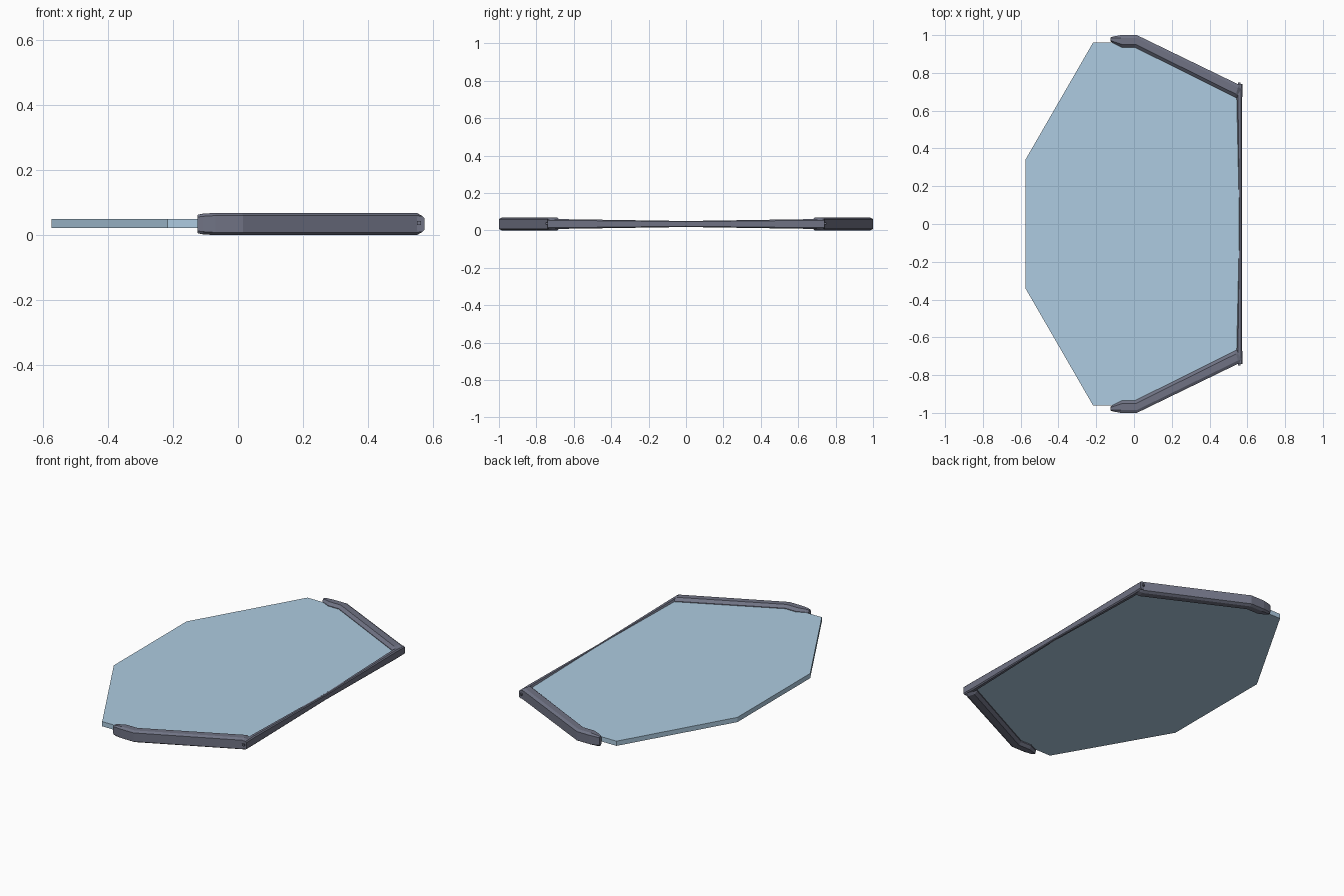
import bpy, bmesh
from mathutils import Vector

if "Cube" in bpy.data.objects:
    bpy.data.objects.remove(bpy.data.objects["Cube"])

MID = 0.0345  # mid height of the whole frame


def material(name, color):
    m = bpy.data.materials.new(name)
    m.diffuse_color = color
    m.use_nodes = True
    m.node_tree.nodes["Principled BSDF"].inputs["Base Color"].default_value = m.diffuse_color
    return m


blue = material("panel_blue", (0.42, 0.60, 0.75, 1))
dark = material("frame_slate", (0.16, 0.17, 0.23, 1))


def finish(name, bm, mat, mirror=False):
    bmesh.ops.recalc_face_normals(bm, faces=bm.faces)
    me = bpy.data.meshes.new(name)
    bm.to_mesh(me)
    bm.free()
    me.materials.append(mat)
    ob = bpy.data.objects.new(name, me)
    bpy.context.collection.objects.link(ob)
    if mirror:
        mod = ob.modifiers.new("mirror", 'MIRROR')
        mod.use_axis = (False, True, False)
    return ob


# Chamfered octagon section: (share across inner->outer, share of half height)
SECTION = [(0, -.55), (.25, -1), (.78, -1), (1, -.75), (1, .75), (.78, 1), (.25, 1), (0, .55)]


def loft(name, stations, caps=(True, True)):
    bm = bmesh.new()
    rings = []
    for inner, outer, h in stations:
        a, b = Vector(inner), Vector(outer)
        rings.append([bm.verts.new((*a.lerp(b, t), MID + h * s)) for t, s in SECTION])
    n = len(SECTION)
    for r0, r1 in zip(rings, rings[1:]):
        for i in range(n):
            j = (i + 1) % n
            bm.faces.new((r0[i], r0[j], r1[j], r1[i]))
    for ring, cap in zip((rings[0], rings[-1]), caps):
        if cap:
            bm.faces.new(ring)
    return finish(name, bm, dark, mirror=True)


# Flat eight-sided panel
bm = bmesh.new()
half = [(-.575, .34), (-.217, .96), (.0, .96), (.557, .70)]
outline = half + [(x, -y) for x, y in reversed(half)]
face = bm.faces.new([bm.verts.new((x, y, .022)) for x, y in outline])
ext = bmesh.ops.extrude_face_region(bm, geom=[face])
bmesh.ops.translate(bm, vec=(0, 0, .028),
                    verts=[v for v in ext["geom"] if isinstance(v, bmesh.types.BMVert)])
finish("panel", bm, blue)

# Slanted side rails with a tapered rear tip
loft("side_rail", [
    ((-.125, .968), (-.125, .988), .028),
    ((-.112, .958), (-.108, .993), .0315),
    ((-.065, .935), (-.070, 1.0), .0345),
    ((.005, .935), (.015, 1.0), .0345),
    ((.535, .671), (.555, .738), .0345),
    ((.545, .666), (.574, .729), .024),
])

# Thin front rail, pinched at the middle
loft("front_rail", [
    ((.555, 0), (.571, 0), .016),
    ((.543, .665), (.573, .665), .026),
    ((.548, .740), (.574, .740), .024),
], caps=(False, True))

# Small pins at the corners
bm = bmesh.new()
bmesh.ops.create_cube(bm, size=1)
bmesh.ops.scale(bm, vec=(.012, .05, .012), verts=bm.verts)
bmesh.ops.translate(bm, vec=(.557, .725, .037), verts=bm.verts)
finish("corner_pin", bm, dark, mirror=True)
